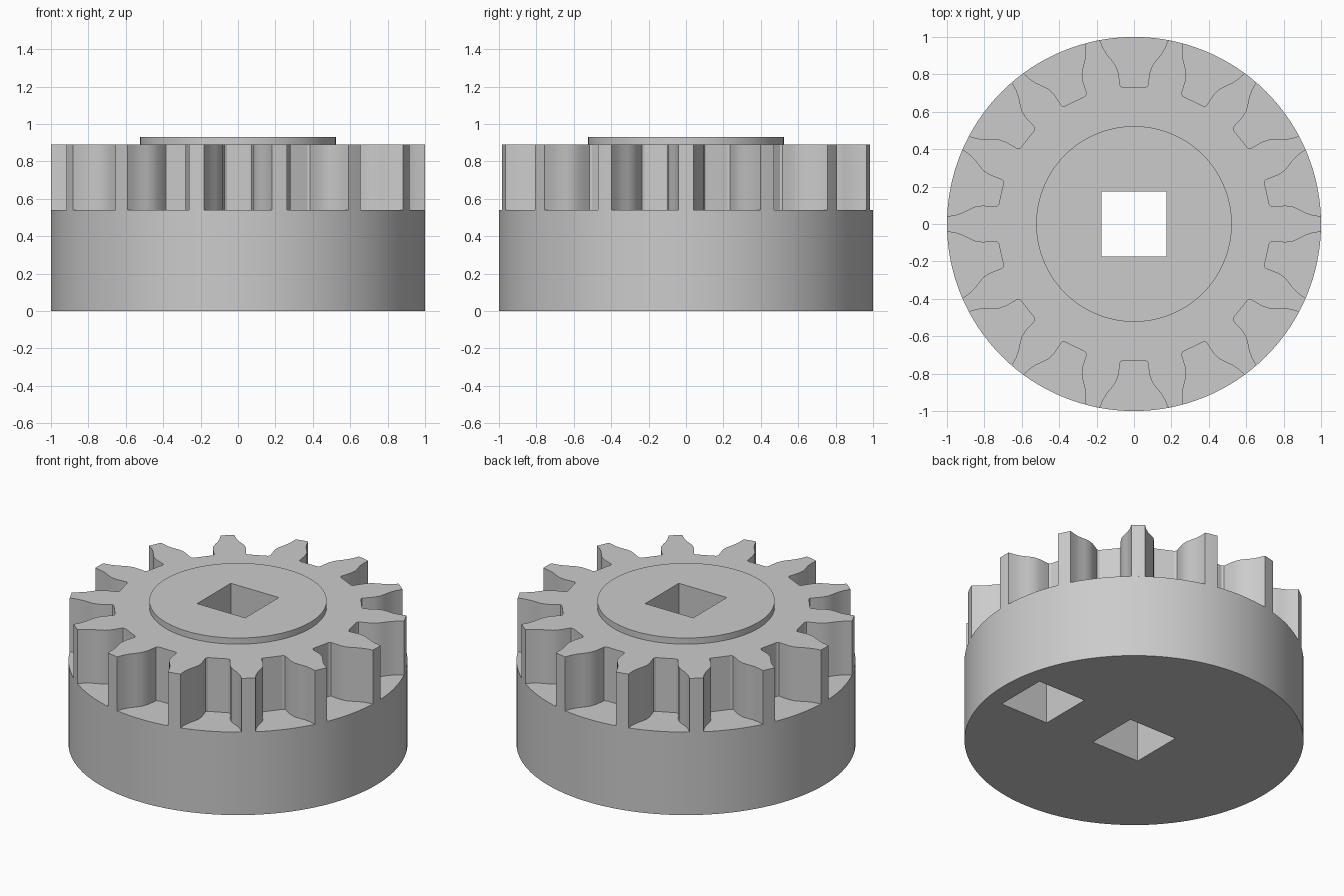
import bpy
import bmesh
import math

# Remove the default cube
cube = bpy.data.objects.get("Cube")
if cube:
    bpy.data.objects.remove(cube, do_unlink=True)

# Single grey material
grey = bpy.data.materials.new("plain_grey")
grey.use_nodes = True
color = (0.6, 0.6, 0.6, 1)
grey.diffuse_color = color
grey.node_tree.nodes["Principled BSDF"].inputs["Base Color"].default_value = color

TEETH = 14
HOLE = 0.173
BASE_TOP, GEAR_TOP, BOSS_TOP = 0.54, 0.89, 0.93


def prism(name, outline, z0, z1):
    """Extrude a closed counter-clockwise outline between two heights."""
    bm = bmesh.new()
    face = bm.faces.new([bm.verts.new((x, y, z0)) for x, y in outline])
    top = bmesh.ops.extrude_face_region(bm, geom=[face])["geom"]
    bmesh.ops.translate(bm, vec=(0, 0, z1 - z0),
                        verts=[v for v in top if isinstance(v, bmesh.types.BMVert)])
    bmesh.ops.recalc_face_normals(bm, faces=bm.faces)
    mesh = bpy.data.meshes.new(name)
    bm.to_mesh(mesh)
    bm.free()
    mesh.materials.append(grey)
    obj = bpy.data.objects.new(name, mesh)
    bpy.context.collection.objects.link(obj)
    return obj


def circle(radius, steps=128):
    return [(radius * math.cos(math.tau * i / steps),
             radius * math.sin(math.tau * i / steps)) for i in range(steps)]


def square(cx):
    return [(cx + sx * HOLE, sy * HOLE)
            for sx, sy in ((-1, -1), (1, -1), (1, 1), (-1, 1))]


def gear_outline():
    # Half of one tooth gap: (sideways offset, distance from the axis)
    half = [(0.06, 0.729), (0.073, 0.737), (0.077, 0.765), (0.084, 0.81),
            (0.098, 0.848), (0.12, 0.877), (0.144, 0.905), (0.165, 0.94),
            (0.183, 0.983)]
    gap = [(-t, r) for t, r in reversed(half)] + half
    step = math.tau / TEETH
    tip_half = step / 2 - math.atan2(*half[-1])
    points = []
    for k in range(TEETH):
        a = k * step
        # Rounded tip in the middle, then the gap that follows it
        points.append((math.cos(a), math.sin(a)))
        a += step / 2
        points += [(r * math.cos(a) - t * math.sin(a),
                    r * math.sin(a) + t * math.cos(a)) for t, r in gap]
    return points


def cut(obj, cutter):
    mod = obj.modifiers.new("hole", "BOOLEAN")
    mod.operation = "DIFFERENCE"
    mod.solver = "EXACT"
    mod.object = cutter
    bpy.context.view_layer.objects.active = obj
    bpy.ops.object.modifier_apply(modifier=mod.name)


# Round base, toothed ring and raised hub
base = prism("base_drum", circle(1), 0, BASE_TOP)
gear = prism("gear_teeth", gear_outline(), BASE_TOP, GEAR_TOP)
hub = prism("raised_hub", circle(0.523), GEAR_TOP, BOSS_TOP)

# Square shaft hole through everything, and a blind square socket underneath
shaft = prism("shaft_cutter", square(0), -0.1, BOSS_TOP + 0.1)
socket = prism("socket_cutter", square(0.7), -0.1, 0.42)
for part in (base, gear, hub):
    cut(part, shaft)
cut(base, socket)
for cutter in (shaft, socket):
    bpy.data.objects.remove(cutter, do_unlink=True)

# Smooth round walls, keep edges crisp
bpy.ops.object.select_all(action="DESELECT")
for part in (base, gear, hub):
    part.select_set(True)
bpy.context.view_layer.objects.active = base
bpy.ops.object.shade_smooth_by_angle(angle=math.radians(30))
